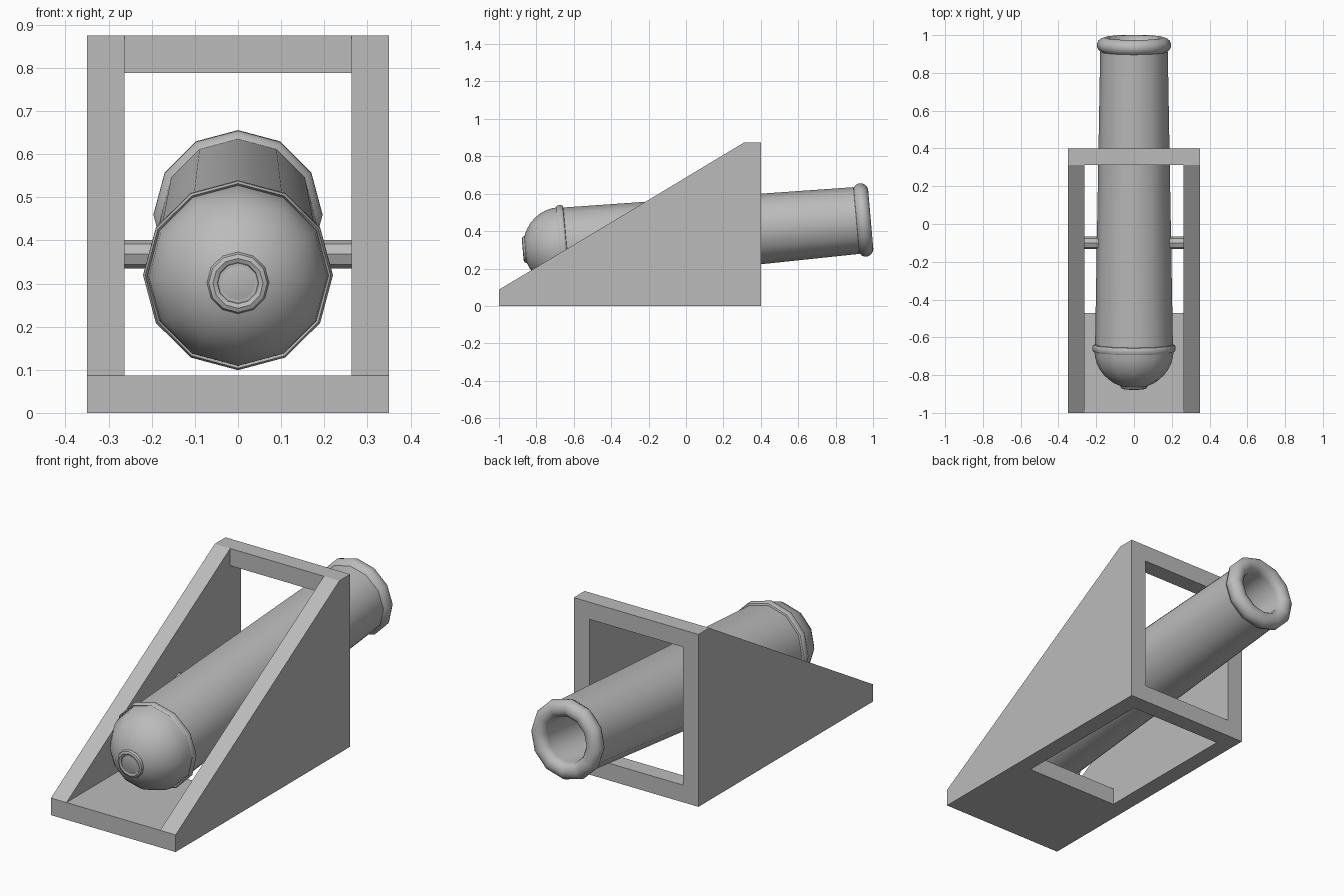
import bpy
import bmesh
from math import radians, cos, sin, pi
from mathutils import Matrix

if "Cube" in bpy.data.objects:
    bpy.data.objects.remove(bpy.data.objects["Cube"])

grey = bpy.data.materials.new("plain_grey")
grey.use_nodes = True
GREY = (0.5, 0.5, 0.5, 1)
grey.diffuse_color = GREY
grey.node_tree.nodes["Principled BSDF"].inputs["Base Color"].default_value = GREY

HALF, INNER, BOARD = 0.35, 0.263, 0.087   # carriage half width, inside half width, board thickness
BACK, TOP = 0.4, 0.875
TILT = Matrix.Translation((0, -0.1, 0.368)) @ Matrix.Rotation(radians(-85), 4, "X")


def finish(name, bm, matrix=None, smooth=False):
    bmesh.ops.recalc_face_normals(bm, faces=bm.faces)
    mesh = bpy.data.meshes.new(name)
    bm.to_mesh(mesh)
    bm.free()
    mesh.materials.append(grey)
    obj = bpy.data.objects.new(name, mesh)
    bpy.context.collection.objects.link(obj)
    if matrix:
        obj.matrix_world = matrix
    if smooth:
        bpy.ops.object.select_all(action="DESELECT")
        obj.select_set(True)
        bpy.context.view_layer.objects.active = obj
        bpy.ops.object.shade_smooth_by_angle(angle=radians(42))
    return obj


def prism(name, outline, x0, x1):
    """Extrude a (y, z) outline sideways from x0 to x1."""
    bm = bmesh.new()
    face = bm.faces.new([bm.verts.new((x0, y, z)) for y, z in outline])
    new = bmesh.ops.extrude_face_region(bm, geom=[face])["geom"]
    verts = [v for v in new if isinstance(v, bmesh.types.BMVert)]
    bmesh.ops.translate(bm, verts=verts, vec=(x1 - x0, 0, 0))
    return finish(name, bm)


def bar(name, y0, y1, z0, z1):
    prism(name, [(y0, z0), (y1, z0), (y1, z1), (y0, z1)], -INNER, INNER)


def lathe(name, profile, sides=12):
    """Turn a (radius, distance) profile round the tilted barrel axis."""
    bm = bmesh.new()
    verts = [bm.verts.new((r, 0, s)) for r, s in profile]
    edges = [bm.edges.new(pair) for pair in zip(verts, verts[1:])]
    bmesh.ops.spin(bm, geom=verts + edges, axis=(0, 0, 1), cent=(0, 0, 0),
                   angle=2 * pi, steps=sides)
    bmesh.ops.remove_doubles(bm, verts=bm.verts, dist=0.0005)
    return finish(name, bm, TILT, True)


def arc(radius, centre, ry, rs, start, end, steps):
    angles = [radians(start + (end - start) * i / steps) for i in range(steps + 1)]
    return [(radius + ry * cos(a), centre + rs * sin(a)) for a in angles]


# Carriage: wedge sides joined by boards
side = [(-1, 0), (BACK, 0), (BACK, TOP), (BACK - BOARD, TOP), (-1, BOARD)]
prism("left_side_panel", side, INNER, HALF)
prism("right_side_panel", side, -HALF, -INNER)
bar("front_floor_board", -1, -0.47, 0, BOARD)
bar("rear_floor_bar", BACK - BOARD, BACK, 0, BOARD)
bar("top_bar", BACK - BOARD, BACK, TOP - BOARD, TOP)

# Barrel: domed breech, raised band, tapered tube, rounded muzzle lip, hollow bore
dome = arc(0, -0.57, 0.21, 0.203, -90, 0, 9)
band = [(0.215, -0.578), (0.22, -0.57), (0.22, -0.55), (0.215, -0.542), (0.206, -0.54)]
lip = arc(0.155, 1.051, 0.042, 0.041, -60, 180, 10)
bore = [(0.113, 0.3), (0, 0.3)]
lathe("barrel", dome + band + [(0.179, 1.015)] + lip + bore)

# Small ring at the breech end
lathe("breech_ring", arc(0.058, -0.762, 0.014, 0.014, 0, 360, 8))
lathe("breech_ring_plug", [(0, -0.769), (0.05, -0.769), (0.05, -0.75)])

# Trunnions carrying the barrel between the panels
for name, sign in (("left_trunnion", 1), ("right_trunnion", -1)):
    bm = bmesh.new()
    bmesh.ops.create_cone(bm, cap_ends=True, segments=8, radius1=0.033, radius2=0.033, depth=0.12)
    place = Matrix.Translation((sign * 0.205, -0.1, 0.368)) @ Matrix.Rotation(radians(90), 4, "Y")
    finish(name, bm, place, True)
